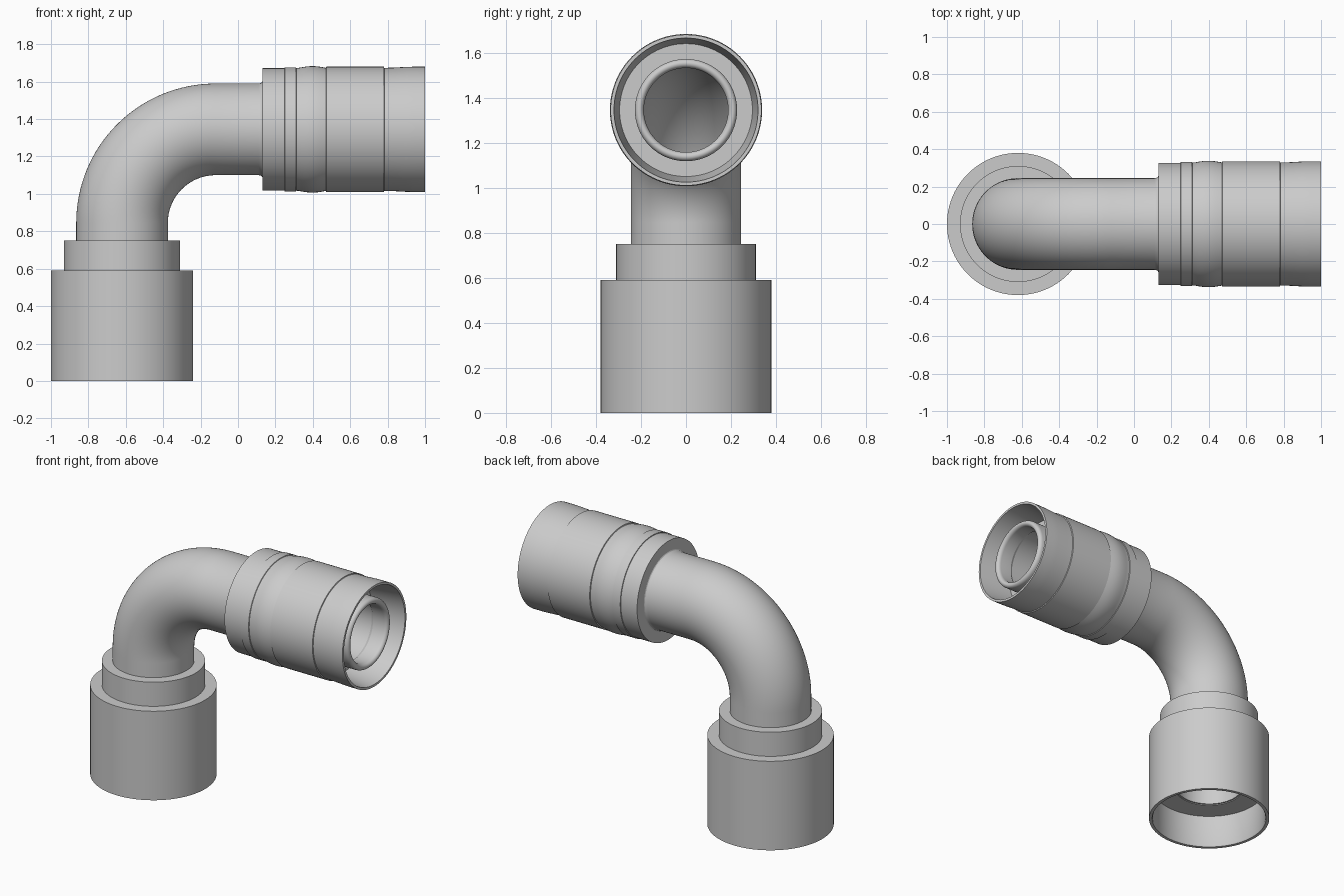
import bpy, bmesh, math
from mathutils import Vector

if "Cube" in bpy.data.objects:
    bpy.data.objects.remove(bpy.data.objects["Cube"])

AX, AZ = -0.62, 1.345      # axis of the upright leg (x) and of the level leg (z)
BEND = 0.5                 # centreline radius of the elbow
SIDES = 96


def upright(z):
    return Vector((AX, 0, z)), 0.0


def level(x):
    return Vector((x, 0, AZ)), math.pi / 2


def elbow(t):
    a = t * math.pi / 2
    centre = Vector((AX + BEND, 0, AZ - BEND))
    return centre + BEND * Vector((-math.cos(a), 0, math.sin(a))), a


def ring_body(name, stations):
    """Closed round body through (frame function, position, radius) stations."""
    bm = bmesh.new()
    rings = []
    for frame, pos, r in stations:
        c, a = frame(pos)
        u = Vector((math.cos(a), 0, -math.sin(a)))
        v = Vector((0, 1, 0))
        angles = [2 * math.pi * i / SIDES for i in range(SIDES)]
        rings.append([bm.verts.new(c + r * (math.cos(t) * u + math.sin(t) * v))
                      for t in angles])
    for a, b in zip(rings, rings[1:] + rings[:1]):
        for i in range(SIDES):
            j = (i + 1) % SIDES
            bm.faces.new((a[i], a[j], b[j], b[i]))
    bmesh.ops.recalc_face_normals(bm, faces=bm.faces)
    me = bpy.data.meshes.new(name)
    bm.to_mesh(me)
    bm.free()
    ob = bpy.data.objects.new(name, me)
    bpy.context.collection.objects.link(ob)
    bpy.ops.object.select_all(action='DESELECT')
    ob.select_set(True)
    bpy.context.view_layer.objects.active = ob
    bpy.ops.object.shade_smooth_by_angle(angle=math.radians(30))
    return ob


def along(frame, pairs):
    return [(frame, p, r) for p, r in pairs]


# Lower socket: wide cup with a narrower collar, recessed from below
ring_body("lower_socket", along(upright, [
    (0, 0.38), (0.59, 0.38), (0.59, 0.31), (0.75, 0.31),
    (0.75, 0.215), (0.22, 0.215), (0.22, 0.355), (0.01, 0.355), (0, 0.36)]))

# Hollow bent pipe, ending in a rounded inner spigot
STEPS = 32
bend = [i / STEPS for i in range(STEPS + 1)]
lip = [(0.941 + 0.024 * math.sin(a), 0.207 + 0.02 * math.cos(a))
       for a in (math.pi * i / 10 for i in range(11))]
outer = ([(upright, 0.225, 0.245)] + [(elbow, t, 0.245) for t in bend]
         + along(level, [(0.11, 0.245), (0.12, 0.247), (0.127, 0.251), (0.131, 0.258),
                         (0.14, 0.258), (0.14, 0.227)]))
bore = ([(level, 0.86, 0.187), (level, 0.84, 0.2)]
        + [(elbow, t, 0.2) for t in reversed(bend)] + [(upright, 0.225, 0.205)])
ring_body("bent_pipe", outer + along(level, lip) + bore)

# Outlet sleeve: stepped bands, rounded bead, flared end and tapered mouth
bead = [(0.325 + 0.145 * i / 10, 0.329 + 0.009 * math.sin(math.pi * i / 10))
        for i in range(11)]
ring_body("outlet_sleeve", along(level, [
    (0.13, 0.215), (0.13, 0.327), (0.249, 0.327), (0.25, 0.332), (0.31, 0.332), (0.312, 0.328)]
    + bead + [
    (0.472, 0.335), (0.78, 0.335), (0.782, 0.329), (0.83, 0.330), (0.90, 0.334), (0.94, 0.335),
    (1.0, 0.335), (1.0, 0.32), (0.78, 0.295), (0.78, 0.215)]))
